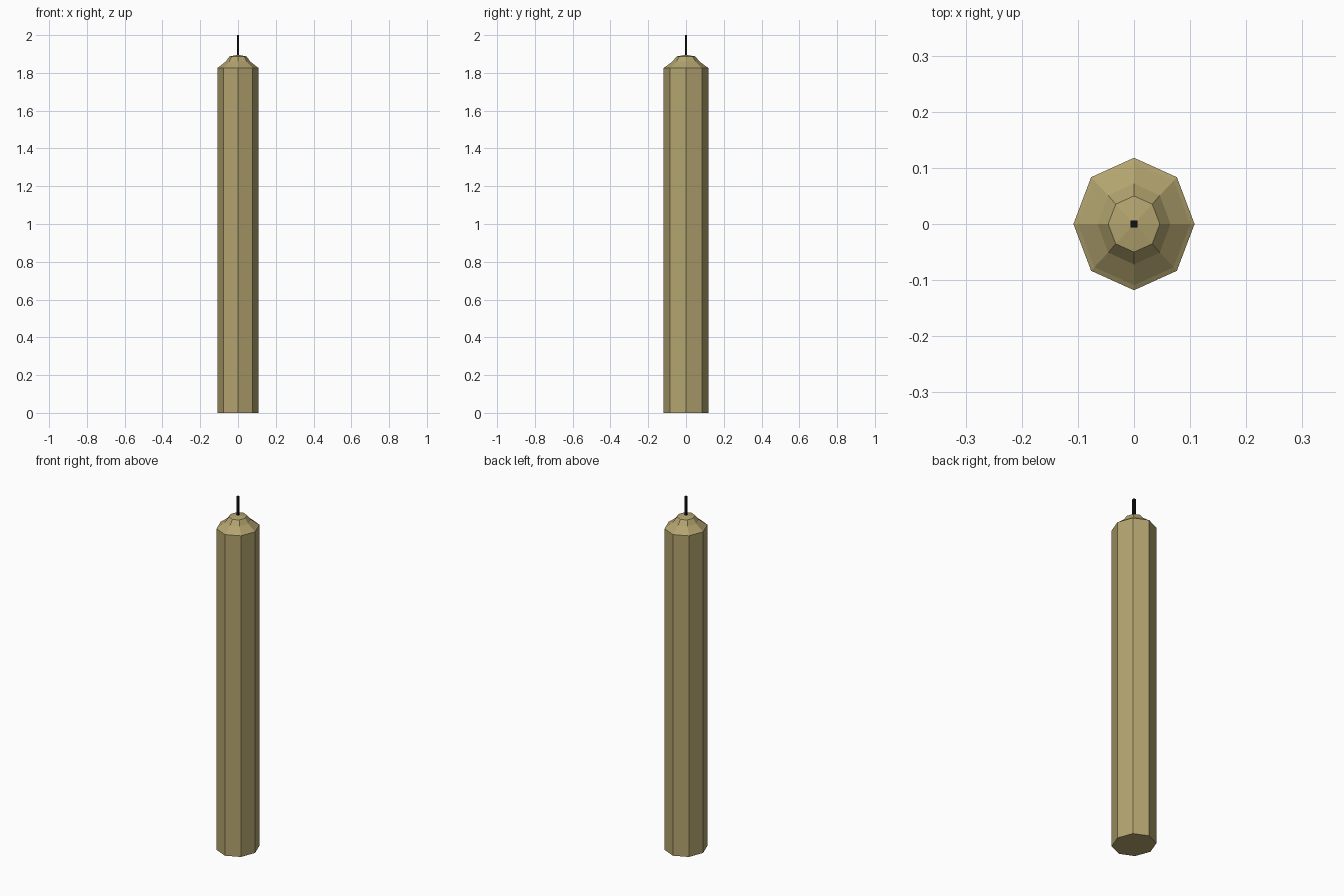
import bpy, bmesh, math

if "Cube" in bpy.data.objects:
    bpy.data.objects.remove(bpy.data.objects["Cube"])


def material(name, color):
    m = bpy.data.materials.new(name)
    m.diffuse_color = color
    m.use_nodes = True
    m.node_tree.nodes["Principled BSDF"].inputs["Base Color"].default_value = m.diffuse_color
    return m


def lathe(name, rings, sides, turn, tip, mat):
    """Stack of elliptical rings (rx, ry, z), capped below, closed at a tip height or flat."""
    bm = bmesh.new()
    loops = []
    for rx, ry, z in rings:
        loops.append([bm.verts.new((rx * math.cos(turn + i * math.tau / sides),
                                    ry * math.sin(turn + i * math.tau / sides), z))
                      for i in range(sides)])
    for a, b in zip(loops, loops[1:]):
        for i in range(sides):
            j = (i + 1) % sides
            bm.faces.new((a[i], a[j], b[j], b[i]))
    bm.faces.new(loops[0][::-1])
    if tip is None:
        bm.faces.new(loops[-1])
    else:
        apex = bm.verts.new((0, 0, tip))
        for i in range(sides):
            bm.faces.new((loops[-1][i], loops[-1][(i + 1) % sides], apex))
    me = bpy.data.meshes.new(name)
    bm.to_mesh(me)
    bm.free()
    ob = bpy.data.objects.new(name, me)
    bpy.context.collection.objects.link(ob)
    me.materials.append(mat)
    return ob


wax = material("wax", (0.45, 0.37, 0.16, 1))
black = material("burnt_wick", (0.005, 0.005, 0.005, 1))

# Eight-sided candle with a narrow rim and melted, stepped top
lathe("candle_body", [(0.108, 0.118, 0), (0.108, 0.118, 1.827), (0.1, 0.109, 1.832),
                      (0.065, 0.072, 1.86), (0.046, 0.05, 1.887)], 8, 0, 1.896, wax)

# Thin square wick
r = 0.0063 * math.sqrt(2)
lathe("wick", [(r, r, 1.88), (r, r, 2.0)], 4, math.pi / 4, None, black)
